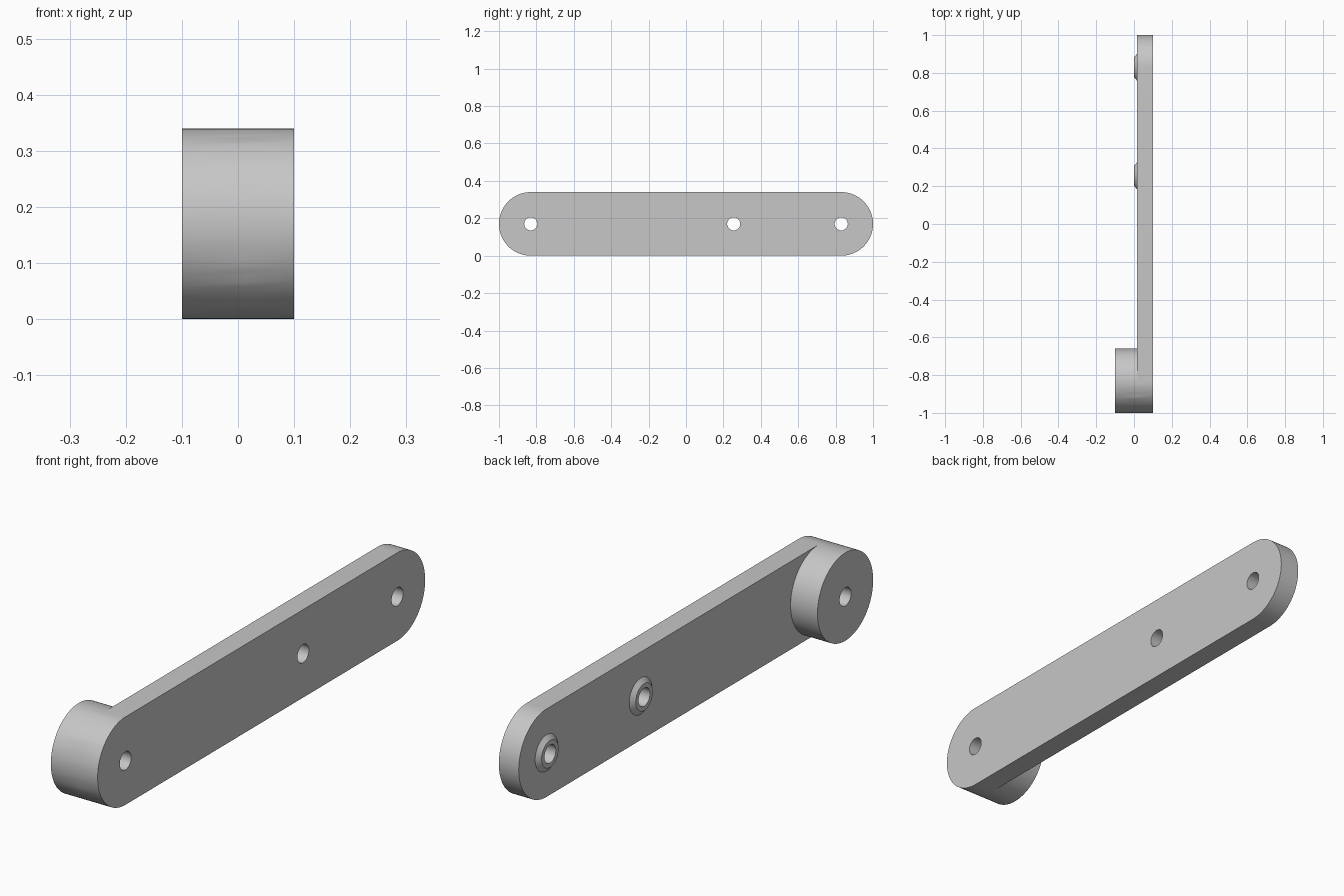
import bpy, bmesh
from math import pi, sin, cos
from mathutils import Matrix

if "Cube" in bpy.data.objects:
    bpy.data.objects.remove(bpy.data.objects["Cube"])

R = 0.17                       # end radius, also the height of the centre line
END = 1 - R                    # distance of the end centres from the middle
BACK, FACE = 0.015, 0.1        # plate thickness along x
HOLES = (-END, 0.255, END)
HALF = 48                      # segments in half a circle

grey = bpy.data.materials.new("grey")
grey.use_nodes = True
grey.diffuse_color = (0.57, 0.57, 0.57, 1)
grey.node_tree.nodes["Principled BSDF"].inputs["Base Color"].default_value = grey.diffuse_color


def finish(name, bm):
    bmesh.ops.recalc_face_normals(bm, faces=bm.faces)
    mesh = bpy.data.meshes.new(name)
    bm.to_mesh(mesh)
    bm.free()
    mesh.materials.append(grey)
    obj = bpy.data.objects.new(name, mesh)
    bpy.context.collection.objects.link(obj)
    return obj


def slot(name, y0, y1, x0, x1):
    """Round-ended prism along x between two end centres."""
    bm = bmesh.new()
    points = []
    for y, start in ((y1, -pi / 2), (y0, pi / 2)):
        for i in range(HALF + 1):
            if y0 == y1 and i == HALF:
                continue
            a = start + pi * i / HALF
            points.append((x0, y + R * cos(a), R + R * sin(a)))
    face = bm.faces.new([bm.verts.new(p) for p in points])
    side = bmesh.ops.extrude_face_region(bm, geom=[face])["geom"]
    bmesh.ops.translate(bm, vec=(x1 - x0, 0, 0),
                        verts=[v for v in side if isinstance(v, bmesh.types.BMVert)])
    return finish(name, bm)


def round_x(name, y, x0, x1, r0, r1):
    """Cylinder or cone along x."""
    bm = bmesh.new()
    bmesh.ops.create_cone(bm, cap_ends=True, segments=HALF, radius1=r0, radius2=r1,
                          depth=x1 - x0,
                          matrix=Matrix.Translation(((x0 + x1) / 2, y, R))
                          @ Matrix.Rotation(pi / 2, 4, "Y"))
    return finish(name, bm)


def combine(target, tool, operation):
    mod = target.modifiers.new(tool.name, "BOOLEAN")
    mod.operation, mod.solver, mod.object = operation, "EXACT", tool
    bpy.context.view_layer.objects.active = target
    bpy.ops.object.modifier_apply(modifier=mod.name)
    bpy.data.objects.remove(tool)


# Flat arm with the thick pivot boss at its front end
arm = slot("lever_arm", -END, END, BACK, FACE)
combine(arm, slot("pivot_boss", -END, -END, -0.1, BACK), "UNION")

# Small tapered collars around the other two holes
for y in HOLES[1:]:
    combine(arm, round_x("collar", y, 0, BACK, 0.052, 0.07), "UNION")

# Through holes
for y in HOLES:
    combine(arm, round_x("bore", y, -0.2, 0.2, 0.035, 0.035), "DIFFERENCE")

bpy.ops.object.select_all(action="DESELECT")
arm.select_set(True)
bpy.context.view_layer.objects.active = arm
bpy.ops.object.shade_smooth_by_angle(angle=pi / 6)
